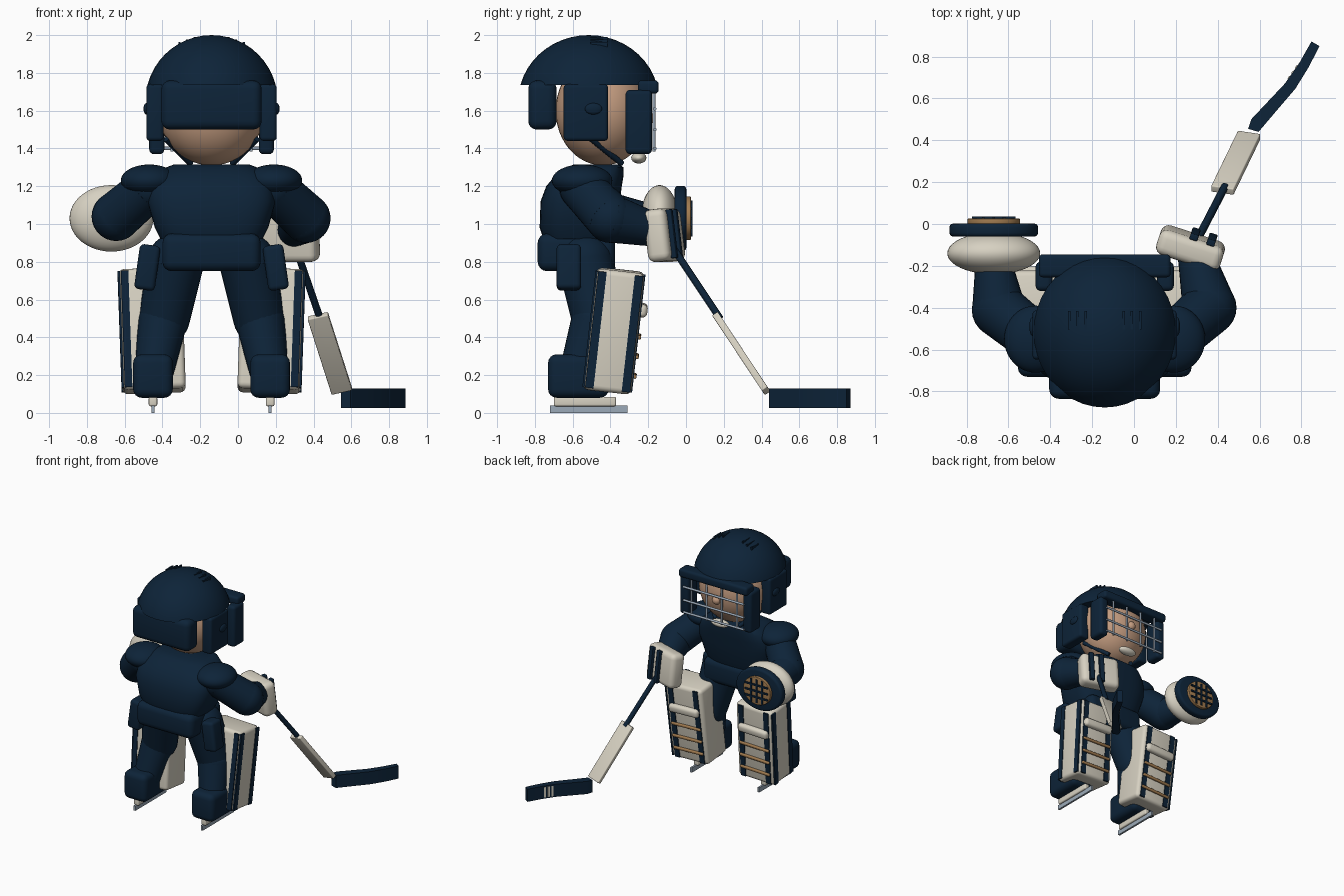
import bpy, bmesh, math
from mathutils import Matrix, Vector

cube = bpy.data.objects.get("Cube")
if cube:
    bpy.data.objects.remove(cube, do_unlink=True)

CX = -0.14  # centre line of the figure


def material(name, rgb):
    m = bpy.data.materials.new(name)
    m.use_nodes = True
    m.diffuse_color = (*rgb, 1)
    m.node_tree.nodes["Principled BSDF"].inputs["Base Color"].default_value = (*rgb, 1)
    return m


navy = material("navy", (0.004, 0.017, 0.04))
cream = material("cream", (0.68, 0.64, 0.54))
skin = material("skin", (0.56, 0.34, 0.22))
tan = material("tan leather", (0.36, 0.2, 0.08))
steel = material("steel", (0.33, 0.4, 0.48))


def finish(name, bm, mat):
    bmesh.ops.recalc_face_normals(bm, faces=bm.faces)
    mesh = bpy.data.meshes.new(name)
    bm.to_mesh(mesh)
    bm.free()
    mesh.materials.append(mat)
    ob = bpy.data.objects.new(name, mesh)
    bpy.context.collection.objects.link(ob)
    bpy.ops.object.select_all(action="DESELECT")
    ob.select_set(True)
    bpy.context.view_layer.objects.active = ob
    bpy.ops.object.shade_smooth_by_angle(angle=math.radians(35))
    return ob


def frame(loc, rx=0, ry=0, rz=0):
    turn = [Matrix.Rotation(math.radians(a), 4, k) for a, k in ((rz, "Z"), (rx, "X"), (ry, "Y"))]
    return Matrix.Translation(loc) @ turn[0] @ turn[1] @ turn[2]


def box(name, loc, size, mat, bevel=0.0, at=Matrix(), rot=(0, 0, 0)):
    bm = bmesh.new()
    bmesh.ops.create_cube(bm, size=1, matrix=Matrix.Diagonal((*size, 1)))
    if bevel:
        bmesh.ops.bevel(bm, geom=bm.edges[:], offset=bevel, segments=4, profile=0.5, affect="EDGES")
    bm.transform(at @ frame(loc, *rot))
    return finish(name, bm, mat)


def ball(name, loc, radii, mat, cut=None):
    bm = bmesh.new()
    bmesh.ops.create_uvsphere(bm, u_segments=40, v_segments=24, radius=1,
                              matrix=frame(loc) @ Matrix.Diagonal((*radii, 1)))
    if cut is not None:
        bmesh.ops.bisect_plane(bm, geom=bm.verts[:] + bm.edges[:] + bm.faces[:],
                               plane_co=(0, 0, cut), plane_no=(0, 0, -1), clear_outer=True)
        bmesh.ops.holes_fill(bm, edges=[e for e in bm.edges if e.is_boundary])
    return finish(name, bm, mat)


def add_cone(bm, p, q, r1, r2, sides):
    d = Vector(q) - Vector(p)
    m = Matrix.Translation((Vector(p) + Vector(q)) / 2) @ d.to_track_quat("Z", "Y").to_matrix().to_4x4()
    bmesh.ops.create_cone(bm, cap_ends=True, segments=sides, radius1=r1, radius2=r2, depth=d.length, matrix=m)


def rod(name, p, q, r, mat, sides=12):
    bm = bmesh.new()
    add_cone(bm, p, q, r, r, sides)
    return finish(name, bm, mat)


def limb(name, points, mat):
    # round joints linked by tapered tubes
    bm = bmesh.new()
    for x, y, z, r in points:
        bmesh.ops.create_uvsphere(bm, u_segments=24, v_segments=16, radius=r, matrix=frame((x, y, z)))
    for a, b in zip(points, points[1:]):
        add_cone(bm, a[:3], b[:3], a[3], b[3], 24)
    return finish(name, bm, mat)


def loft(name, sections, mat, n=40, power=0.6):
    # stacked rounded-rectangle sections: z, centre y, half width, half depth
    bm = bmesh.new()
    rings = []
    for z, cy, rx, ry in sections:
        ring = []
        for i in range(n):
            a = math.tau * i / n
            c, s = math.cos(a), math.sin(a)
            ring.append(bm.verts.new((CX + rx * math.copysign(abs(c) ** power, c),
                                      cy + ry * math.copysign(abs(s) ** power, s), z)))
        rings.append(ring)
    for a, b in zip(rings, rings[1:]):
        for i in range(n):
            bm.faces.new((a[i], a[(i + 1) % n], b[(i + 1) % n], b[i]))
    bm.faces.new(rings[0])
    bm.faces.new(rings[-1])
    return finish(name, bm, mat)


# Head and helmet
ball("head", (CX, -0.44, 1.6), (0.28, 0.25, 0.29), skin)
ball("nose", (CX, -0.2, 1.56), (0.035, 0.03, 0.035), skin)
ball("helmet_dome", (CX, -0.515, 1.65), (0.35, 0.373, 0.35), navy, cut=1.735)
box("helmet_back", (CX, -0.76, 1.63), (0.53, 0.15, 0.26), navy, 0.045)
box("helmet_brow", (CX, -0.2, 1.725), (0.63, 0.11, 0.07), navy, 0.02)
ball("chin_cup", (CX, -0.25, 1.35), (0.08, 0.04, 0.03), cream)
for s, side in ((1, "left"), (-1, "right")):
    x = lambda d: CX + s * d
    box(side + "_ear_guard", (x(0.3), -0.53, 1.59), (0.09, 0.235, 0.3), navy, 0.02)
    ball(side + "_ear_knob", (x(0.345), -0.49, 1.61), (0.015, 0.045, 0.03), navy)
    box(side + "_cage_guard", (x(0.29), -0.25, 1.54), (0.08, 0.14, 0.34), navy, 0.025)
    rod(side + "_chin_strap", (x(0.24), -0.5, 1.45), (x(0.11), -0.34, 1.32), 0.016, navy)
    for k in (-1, 0, 1):
        box(side + "_vent", (x(0.13 + k * 0.04), -0.46, 1.962 - k * 0.014), (0.012, 0.09, 0.03), navy)

# Face cage
for z in (1.4, 1.5, 1.61):
    rod("cage_bar", (CX - 0.28, -0.165, z), (CX + 0.28, -0.165, z), 0.009, steel)
for d in (-0.21, -0.07, 0.07, 0.21):
    rod("cage_upright", (CX + d, -0.17, 1.385), (CX + d, -0.17, 1.71), 0.008, steel)

# Torso and hips
loft("jersey", [(0.92, -0.575, 0.27, 0.18), (0.98, -0.575, 0.3, 0.2), (1.12, -0.56, 0.34, 0.21),
                (1.2, -0.54, 0.33, 0.2), (1.26, -0.51, 0.29, 0.18), (1.3, -0.48, 0.24, 0.15),
                (1.315, -0.475, 0.2, 0.12)], navy)
box("hips", (CX, -0.58, 0.85), (0.52, 0.41, 0.2), navy, 0.05)

# Legs, skates and pads, one per side
for s, side in ((1, "left"), (-1, "right")):
    x = lambda d: CX + s * d
    limb(side + "_thigh", [(x(0.19), -0.53, 0.8, 0.15), (x(0.25), -0.47, 0.5, 0.135)], navy)
    limb(side + "_calf", [(x(0.26), -0.48, 0.48, 0.13), (x(0.3), -0.56, 0.24, 0.105)], navy)
    box(side + "_hip_flap", (x(0.34), -0.62, 0.77), (0.11, 0.13, 0.24), navy, 0.025, rot=(0, s * -8, 0))
    box(side + "_boot", (x(0.31), -0.57, 0.195), (0.21, 0.32, 0.23), navy, 0.045)
    box(side + "_blade_holder", (x(0.31), -0.535, 0.06), (0.045, 0.33, 0.05), cream, 0.01)
    box(side + "_skate_blade", (x(0.31), -0.515, 0.02), (0.016, 0.41, 0.04), steel)
    pad = frame((x(0.315), -0.382, 0.435), -6.5, s * 2)
    box(side + "_leg_pad", (0, 0, 0), (0.335, 0.255, 0.645), cream, 0.03, pad)
    for y in (-0.095, 0.1):
        box(side + "_pad_side_stripe", (s * 0.166, y, 0), (0.012, 0.045, 0.62), navy, 0, pad)
    box(side + "_pad_back_stripe", (s * 0.135, -0.126, 0), (0.04, 0.012, 0.62), navy, 0, pad)
    for d in (-0.115, 0.115):
        box(side + "_pad_front_stripe", (d, 0.127, 0), (0.045, 0.012, 0.62), navy, 0, pad)
    box(side + "_knee_roll", (0, 0.135, 0.125), (0.27, 0.06, 0.07), cream, 0.025, pad)
    for z in (-0.015, -0.12, -0.225):
        box(side + "_pad_strap", (0, 0.136, z), (0.27, 0.022, 0.022), tan, 0.007, pad)

# Arms
for side, elbow, wrist, s in (("left", (0.36, -0.4, 1.03), (0.3, -0.17, 0.97), 1),
                              ("right", (-0.645, -0.41, 1.04), (-0.67, -0.2, 1.02), -1)):
    x = CX + s * 0.33
    ball(side + "_shoulder_pad", (x, -0.55, 1.23), (0.15, 0.16, 0.085), navy)
    limb(side + "_arm", [(x, -0.55, 1.19, 0.12), (*elbow, 0.13), (*wrist, 0.09)], navy)

# Catching glove
gx, gz = -0.67, 1.03
ball("catch_glove", (gx, -0.14, gz), (0.222, 0.1, 0.176), cream)


def disc(name, y0, y1, rx, rz, mat, bevel):
    bm = bmesh.new()
    add_cone(bm, (0, y0, 0), (0, y1, 0), 1, 1, 40)
    bm.transform(frame((gx, 0, gz)) @ Matrix.Diagonal((rx, 1, rz, 1)))
    rims = [e for e in bm.edges if any(len(f.verts) > 4 for f in e.link_faces)]
    bmesh.ops.bevel(bm, geom=rims, offset=bevel, segments=3, profile=0.5, affect="EDGES")
    finish(name, bm, mat)


disc("glove_rim", -0.06, 0.002, 0.212, 0.172, navy, 0.018)
disc("glove_pocket", 0.0, 0.026, 0.125, 0.115, tan, 0.004)
for d in (-0.05, 0, 0.05):
    box("web_lace", (gx + d, 0.028, gz), (0.014, 0.012, 0.19), navy)
    box("web_lace", (gx, 0.029, gz + d), (0.21, 0.012, 0.014), navy)

# Blocker
blocker = frame((0.27, -0.115, 0.94), 7, 0, -18)
box("blocker", (0, 0, 0), (0.32, 0.125, 0.28), cream, 0.04, blocker)
for d in (0.0, 0.085):
    box("blocker_stripe", (d, 0.07, 0), (0.04, 0.03, 0.26), navy, 0.006, blocker)

# Stick
rod("stick_shaft", (0.29, -0.1, 0.92), (0.435, 0.18, 0.5), 0.019, navy)
top, end = Vector((0.422, 0.16, 0.515)), Vector((0.55, 0.425, 0.115))
along = (end - top).normalized()
across = Vector((1, 0, 0))
across = (across - along * across.dot(along)).normalized()
paddle = Matrix((across, along.cross(across), along)).transposed().to_4x4()
box("stick_paddle", (0, 0, 0), (0.112, 0.036, (end - top).length), cream, 0.006,
    Matrix.Translation((top + end) / 2) @ paddle)
bm = bmesh.new()
outline = [(0.545, 0.455), (0.56, 0.5), (0.72, 0.67), (0.79, 0.77), (0.848, 0.872),
           (0.886, 0.85), (0.835, 0.75), (0.77, 0.645), (0.68, 0.54), (0.595, 0.44)]
base = bm.faces.new([bm.verts.new((px, py, 0.025)) for px, py in outline])
rise = bmesh.ops.extrude_face_region(bm, geom=[base])["geom"]
bmesh.ops.translate(bm, vec=(0, 0, 0.105), verts=[v for v in rise if isinstance(v, bmesh.types.BMVert)])
finish("stick_blade", bm, navy)
for k in range(3):
    t = 0.3 + 0.25 * k
    box("blade_stripe", (0.72 + 0.07 * t, 0.67 + 0.1 * t, 0.078), (0.016, 0.008, 0.085), cream, rot=(0, 0, 55))
